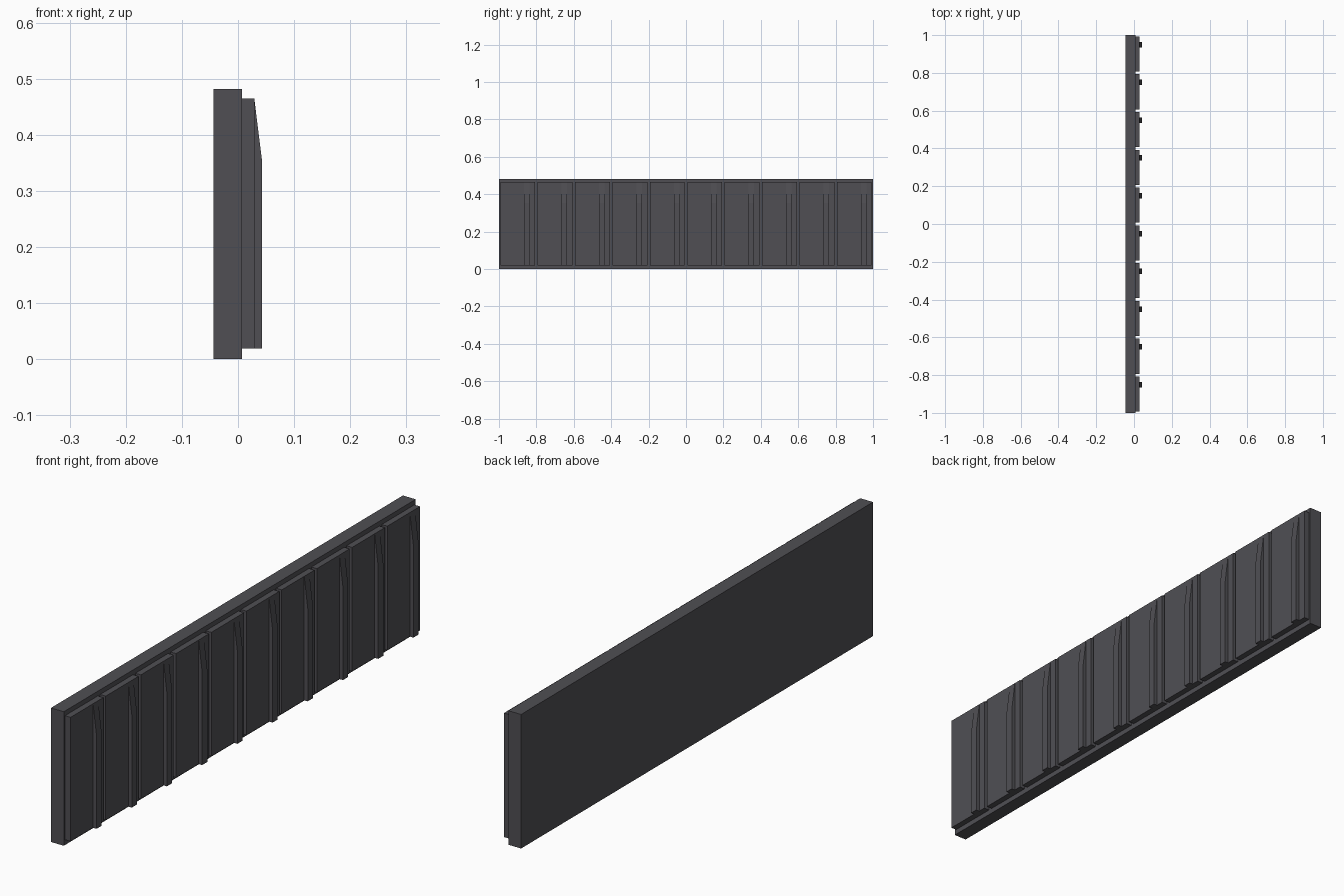
import bpy, bmesh

if "Cube" in bpy.data.objects:
    bpy.data.objects.remove(bpy.data.objects["Cube"])

mat = bpy.data.materials.new("dark_grey")
mat.diffuse_color = (0.08, 0.078, 0.088, 1)
mat.use_nodes = True
mat.node_tree.nodes["Principled BSDF"].inputs["Base Color"].default_value = mat.diffuse_color


def extrude_profile(name, profile, y0, y1):
    """Extrude an (x, z) profile along y."""
    bm = bmesh.new()
    face = bm.faces.new([bm.verts.new((x, y0, z)) for x, z in profile])
    ext = bmesh.ops.extrude_face_region(bm, geom=[face])
    verts = [v for v in ext["geom"] if isinstance(v, bmesh.types.BMVert)]
    bmesh.ops.translate(bm, verts=verts, vec=(0, y1 - y0, 0))
    bmesh.ops.recalc_face_normals(bm, faces=bm.faces)
    mesh = bpy.data.meshes.new(name)
    bm.to_mesh(mesh)
    bm.free()
    mesh.materials.append(mat)
    obj = bpy.data.objects.new(name, mesh)
    bpy.context.collection.objects.link(obj)
    return obj


def rect(x0, x1, z0, z1):
    return [(x0, z0), (x1, z0), (x1, z1), (x0, z1)]


BACK, FACE, PANEL, RIB = -0.044, 0.007, 0.029, 0.043
LOW, HIGH = 0.019, 0.465

# Long backing slab
extrude_profile("backing_slab", rect(BACK, FACE, 0, 0.482), -1, 1)

# Row of raised panels, each with an off-centre rib that tapers at the top
rib_profile = [(PANEL, LOW), (RIB, LOW), (RIB, 0.352), (PANEL, HIGH)]
for i in range(10):
    y = -0.9 + 0.2 * i
    extrude_profile(f"panel_{i + 1}", rect(FACE, PANEL, LOW, HIGH), y - 0.093, y + 0.093)
    extrude_profile(f"rib_{i + 1}", rib_profile, y + 0.035, y + 0.064)
